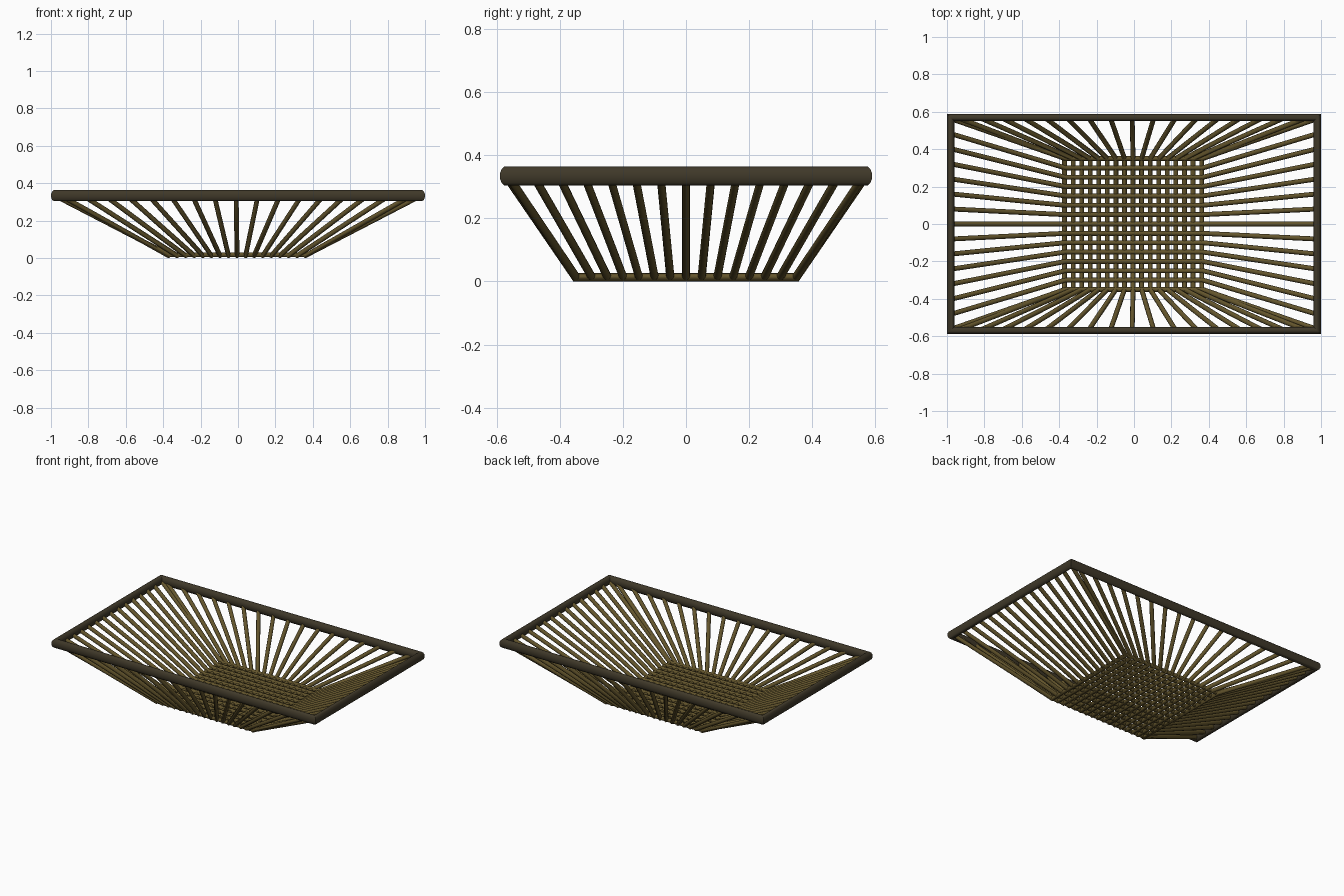
import bpy, bmesh, math
from mathutils import Vector

if "Cube" in bpy.data.objects:
    bpy.data.objects.remove(bpy.data.objects["Cube"])

RIM_X, RIM_Y, RIM_Z = 0.98, 0.57, 0.334
RIM_W, RIM_H = 0.02, 0.031          # half width and half height of the oval rim
BASE_X, BASE_Y, ROD_R = 0.368, 0.35, 0.013


def material(name, rgb):
    m = bpy.data.materials.new(name)
    m.diffuse_color = (*rgb, 1)
    m.use_nodes = True
    m.node_tree.nodes["Principled BSDF"].inputs["Base Color"].default_value = m.diffuse_color
    return m


def finish(bm, name, mat):
    bmesh.ops.recalc_face_normals(bm, faces=bm.faces)
    me = bpy.data.meshes.new(name)
    bm.to_mesh(me)
    bm.free()
    ob = bpy.data.objects.new(name, me)
    bpy.context.collection.objects.link(ob)
    me.materials.append(mat)
    bpy.context.view_layer.objects.active = ob
    ob.select_set(True)
    bpy.ops.object.shade_smooth_by_angle(angle=math.radians(50))
    ob.select_set(False)


def bridge(bm, a, b):
    n = len(a)
    for i in range(n):
        bm.faces.new((a[i], a[(i + 1) % n], b[(i + 1) % n], b[i]))


def rod(bm, points, r, sides=10):
    """Round rod along a bent path, with mitred bends."""
    pts = [Vector(p) for p in points]
    dirs = [(b - a).normalized() for a, b in zip(pts, pts[1:])]
    d = dirs[0]
    u = d.cross(Vector((0, 0, 1))).normalized()
    v = u.cross(d)
    angles = [2 * math.pi * i / sides for i in range(sides)]
    ring = [pts[0] + r * (u * math.cos(a) + v * math.sin(a)) for a in angles]
    loops = [[bm.verts.new(p) for p in ring]]
    for k, d in enumerate(dirs):
        end = pts[k + 1]
        n = (d + dirs[k + 1]).normalized() if k + 1 < len(dirs) else d
        ring = [p + d * ((end - p).dot(n) / d.dot(n)) for p in ring]
        loops.append([bm.verts.new(p) for p in ring])
    for a, b in zip(loops, loops[1:]):
        bridge(bm, a, b)
    bm.faces.new(loops[0])
    bm.faces.new(loops[-1])


rim_mat = material("dark_metal", (0.05, 0.04, 0.022))
rod_mat = material("bronze_metal", (0.125, 0.09, 0.025))

# Rectangular oval-section rim with mitred corners
bm = bmesh.new()
loops = []
for sx, sy in ((1, 1), (-1, 1), (-1, -1), (1, -1)):
    loop = []
    for i in range(12):
        a = 2 * math.pi * (i + 0.5) / 12
        o = RIM_W * math.cos(a)
        loop.append(bm.verts.new((sx * (RIM_X + o), sy * (RIM_Y + o),
                                  RIM_Z + RIM_H * math.sin(a))))
    loops.append(loop)
for i in range(4):
    bridge(bm, loops[i], loops[(i + 1) % 4])
finish(bm, "rim", rim_mat)

# Rods running left to right: up one end, across the base, up the other
bm = bmesh.new()
for i in range(-7, 8):
    y, top = i * BASE_Y / 7, i * 0.0805
    rod(bm, [(-RIM_X, top, RIM_Z), (-BASE_X, y, 0.017),
             (BASE_X, y, 0.017), (RIM_X, top, RIM_Z)], ROD_R)
finish(bm, "lengthwise_rods", rod_mat)

# Rods running front to back
bm = bmesh.new()
for i in range(-8, 9):
    x, top = i * 0.0458 - 0.005, i * 0.117 - 0.01
    rod(bm, [(top, -RIM_Y, RIM_Z), (x, -BASE_Y, ROD_R),
             (x, BASE_Y, ROD_R), (top, RIM_Y, RIM_Z)], ROD_R)
finish(bm, "crosswise_rods", rod_mat)
